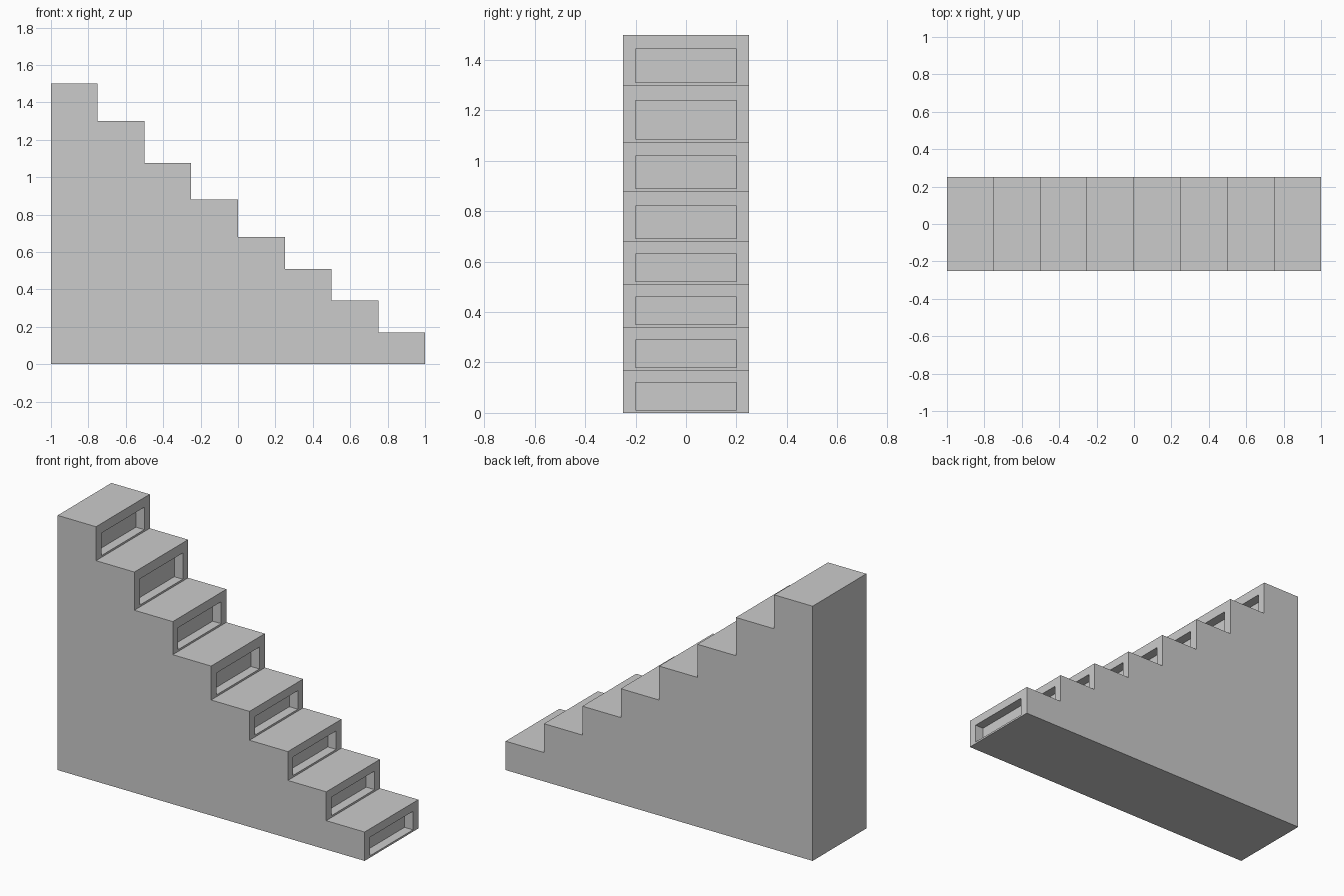
import bpy, bmesh

if "Cube" in bpy.data.objects:
    bpy.data.objects.remove(bpy.data.objects["Cube"])

# Step tops from the lowest (right) to the highest (left)
heights = [0.17, 0.34, 0.51, 0.68, 0.88, 1.075, 1.30, 1.50]
recess_tops = [0.12, 0.29, 0.46, 0.63, 0.82, 1.02, 1.24, 1.443]
RUN, HALF_W, RECESS_W, DEPTH = 0.25, 0.25, 0.20, 0.055

# Stepped side profile in x, z
profile = [(-1, 0), (1, 0)]
for i, h in enumerate(heights):
    profile += [(1 - RUN * i, h), (1 - RUN * (i + 1), h)]

# Solid staircase, extruded across its width
bm = bmesh.new()
side = bm.faces.new([bm.verts.new((x, -HALF_W, z)) for x, z in profile])
ext = bmesh.ops.extrude_face_region(bm, geom=[side], use_keep_orig=True)
bmesh.ops.translate(bm, vec=(0, 2 * HALF_W, 0),
                    verts=[e for e in ext["geom"] if isinstance(e, bmesh.types.BMVert)])
bmesh.ops.recalc_face_normals(bm, faces=bm.faces[:])


def set_panel(face, x, z0, z1):
    """Move a riser panel's corners to the recess outline at depth x."""
    mid = face.calc_center_median()
    for v in face.verts:
        v.co = (x, RECESS_W if v.co.y > mid.y else -RECESS_W,
                z1 if v.co.z > mid.z else z0)


# Recessed panel in every riser
risers = sorted((f for f in bm.faces if f.normal.x > 0.9),
                key=lambda f: f.calc_center_median().z)
for i, face in enumerate(risers):
    x = 1 - RUN * i
    z0 = (heights[i - 1] if i else 0) + 0.011
    for depth in (0, DEPTH):
        bmesh.ops.inset_region(bm, faces=[face], thickness=0.005)
        set_panel(face, x - depth, z0, recess_tops[i])

mesh = bpy.data.meshes.new("staircase")
bm.to_mesh(mesh)
bm.free()
bpy.context.collection.objects.link(bpy.data.objects.new("staircase", mesh))
